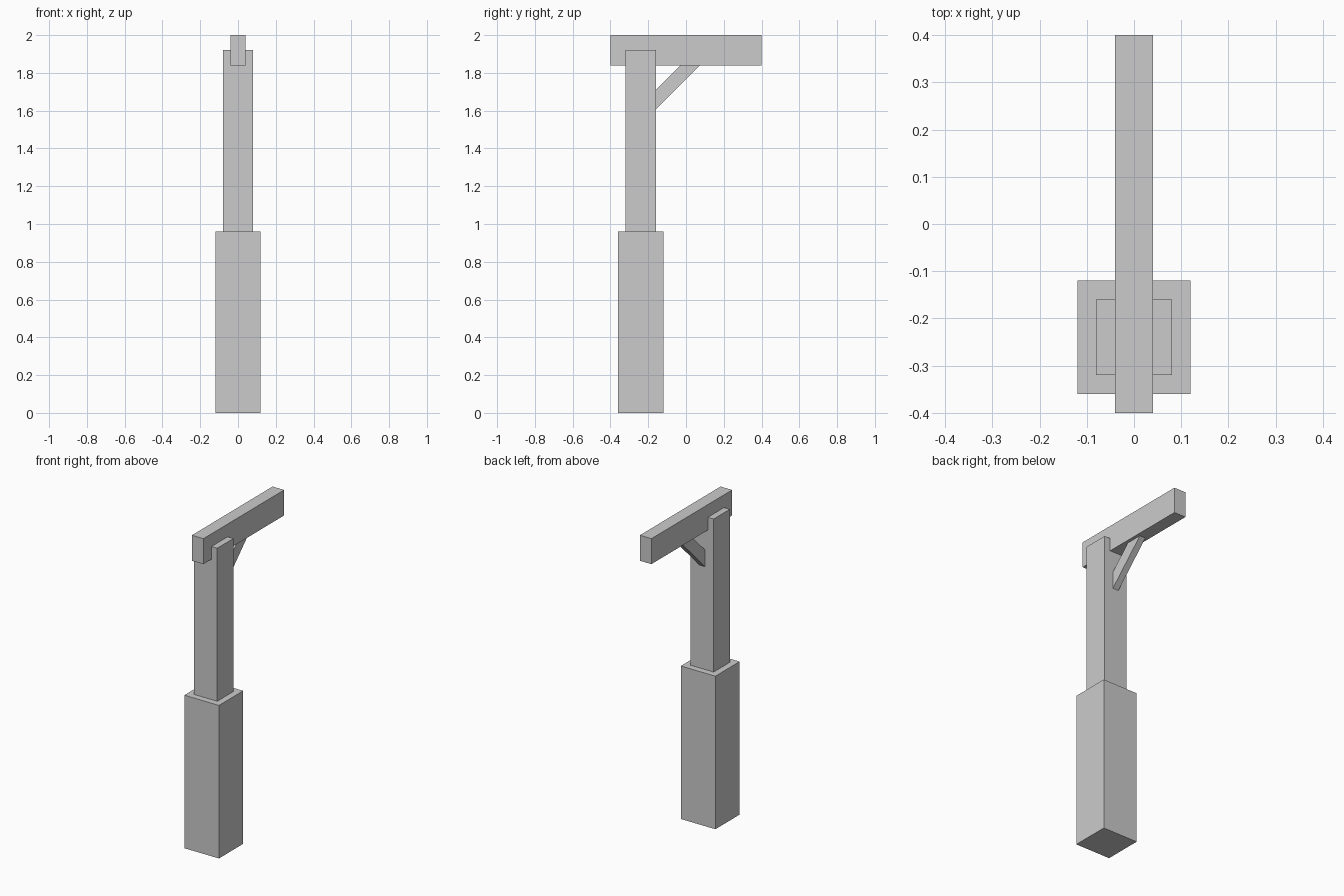
import bpy, bmesh

if "Cube" in bpy.data.objects:
    bpy.data.objects.remove(bpy.data.objects["Cube"])


def prism(name, profile, half_width):
    """Extrude a (y, z) profile symmetrically along x."""
    bm = bmesh.new()
    face = bm.faces.new([bm.verts.new((-half_width, y, z)) for y, z in profile])
    ext = bmesh.ops.extrude_face_region(bm, geom=[face])
    verts = [g for g in ext["geom"] if isinstance(g, bmesh.types.BMVert)]
    bmesh.ops.translate(bm, verts=verts, vec=(2 * half_width, 0, 0))
    bmesh.ops.recalc_face_normals(bm, faces=bm.faces)
    mesh = bpy.data.meshes.new(name)
    bm.to_mesh(mesh)
    bm.free()
    obj = bpy.data.objects.new(name, mesh)
    bpy.context.collection.objects.link(obj)
    return obj


def box(name, half_width, y0, y1, z0, z1):
    return prism(name, [(y0, z0), (y1, z0), (y1, z1), (y0, z1)], half_width)


# Thick base, slimmer post and the overhanging beam
box("base_post", 0.12, -0.36, -0.12, 0.0, 0.96)
box("upper_post", 0.08, -0.32, -0.16, 0.96, 1.92)
box("top_beam", 0.04, -0.40, 0.40, 1.84, 2.0)

# 45 degree brace, its ends slightly embedded in post and beam
prism("diagonal_brace",
      [(-0.18, 1.585), (0.095, 1.86), (-0.01, 1.86), (-0.18, 1.69)], 0.02)
